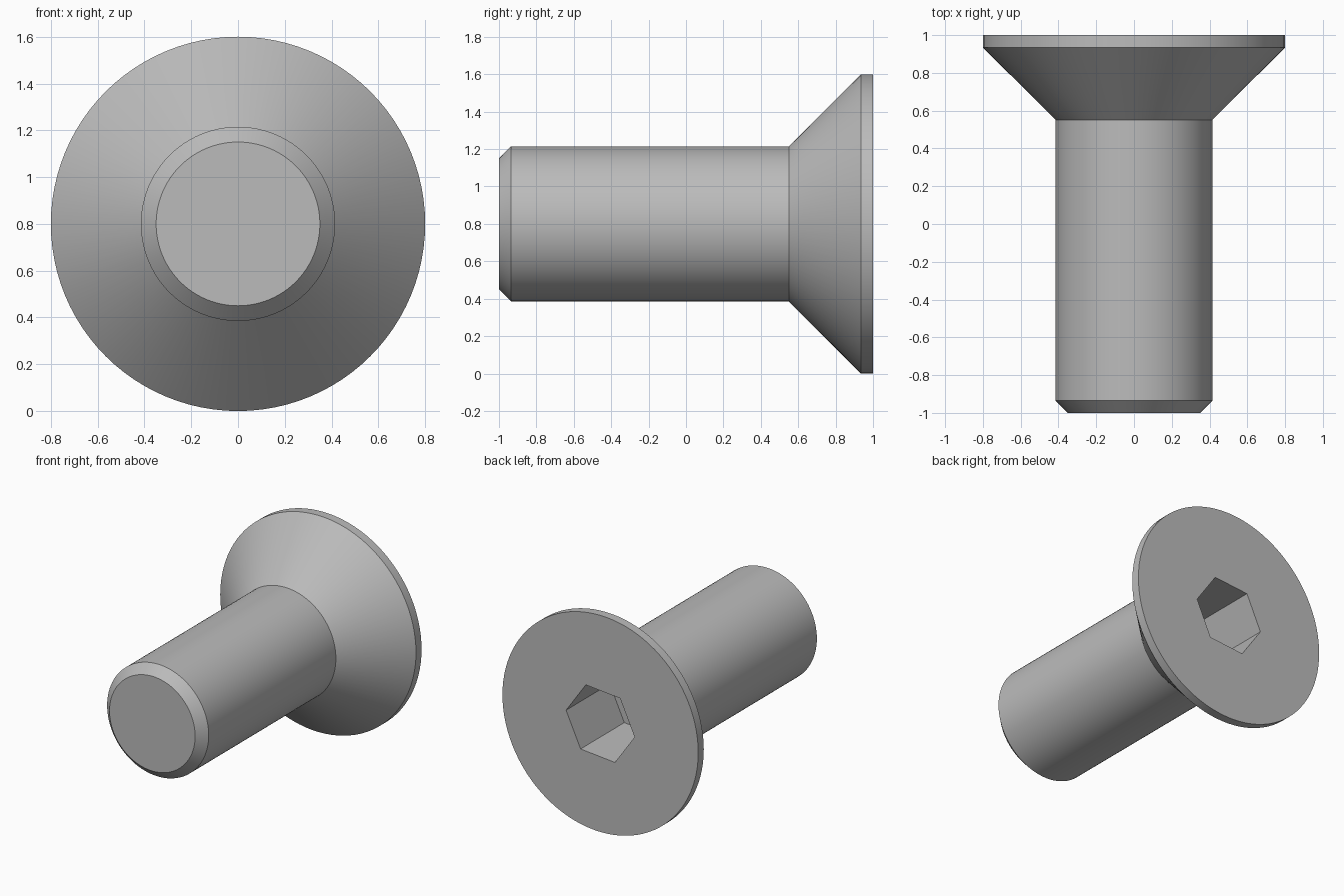
import bpy
import bmesh
from math import cos, sin, radians, pi

cube = bpy.data.objects.get("Cube")
if cube:
    bpy.data.objects.remove(cube, do_unlink=True)

AXIS_Z = 0.8
SEGMENTS = 96

steel = bpy.data.materials.new("grey steel")
steel.use_nodes = True
grey = (0.5, 0.5, 0.5, 1)
steel.diffuse_color = grey
steel.node_tree.nodes["Principled BSDF"].inputs["Base Color"].default_value = grey

bm = bmesh.new()


def ring(radius, y, count, turn=0.0):
    """Closed loop of vertices around the screw axis."""
    angles = [turn + 2 * pi * i / count for i in range(count)]
    return [bm.verts.new((radius * cos(a), y, AXIS_Z + radius * sin(a))) for a in angles]


def wall(a, b):
    """Quads between two loops of equal length."""
    n = len(a)
    for i in range(n):
        j = (i + 1) % n
        bm.faces.new((a[i], a[j], b[j], b[i]))


def loop_edges(loop):
    return [bm.edges.get((v, loop[i - 1])) for i, v in enumerate(loop)]


# Outer profile (radius, y): chamfered tip, shank, countersunk cone, rim
profile = [(0.35, -1), (0.415, -0.935), (0.415, 0.55), (0.8, 0.935), (0.8, 1)]
rings = [ring(r, y, SEGMENTS) for r, y in profile]
for a, b in zip(rings, rings[1:]):
    wall(a, b)
bm.faces.new(rings[0])

# Hexagonal drive socket, slightly turned
mouth, floor = [ring(0.281, y, 6, radians(5)) for y in (1, 0.49)]
wall(mouth, floor)
bm.faces.new(floor)

# Flat head face around the socket
bmesh.ops.triangle_fill(bm, use_beauty=True,
                        edges=loop_edges(rings[-1]) + loop_edges(mouth))
bmesh.ops.recalc_face_normals(bm, faces=bm.faces)

mesh = bpy.data.meshes.new("countersunk_screw")
bm.to_mesh(mesh)
bm.free()
mesh.materials.append(steel)
screw = bpy.data.objects.new("countersunk_screw", mesh)
bpy.context.collection.objects.link(screw)

# Smooth round sides with crisp edges
bpy.ops.object.select_all(action="DESELECT")
screw.select_set(True)
bpy.context.view_layer.objects.active = screw
bpy.ops.object.shade_smooth_by_angle(angle=radians(30))
